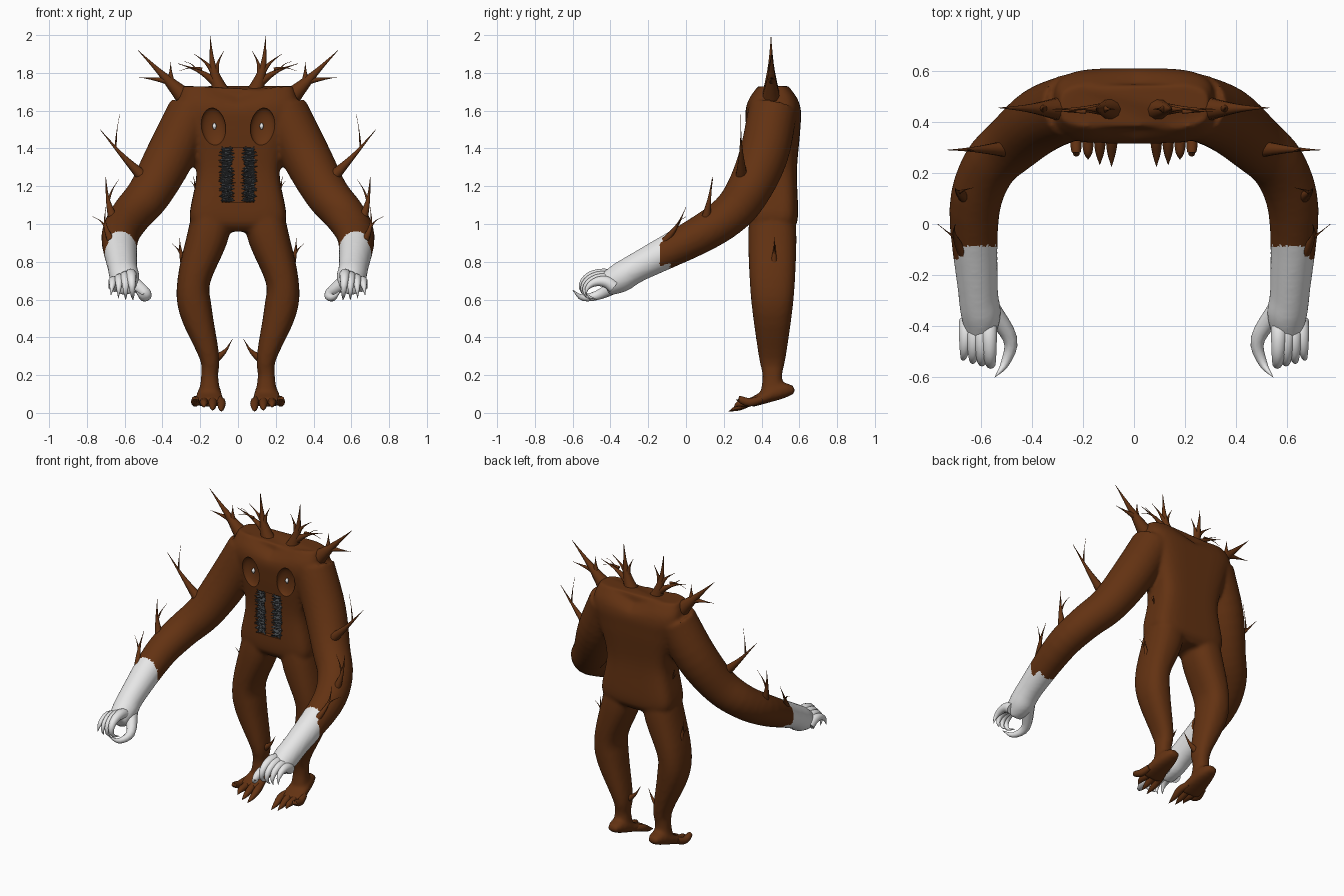
import bpy, bmesh, math, random
from mathutils import Vector, Matrix

if "Cube" in bpy.data.objects:
    bpy.data.objects.remove(bpy.data.objects["Cube"])

random.seed(4)
X, Y, Z = Vector((1, 0, 0)), Vector((0, 1, 0)), Vector((0, 0, 1))


def material(name, *rgb):
    m = bpy.data.materials.new(name)
    m.diffuse_color = (*rgb, 1)
    m.use_nodes = True
    m.node_tree.nodes["Principled BSDF"].inputs["Base Color"].default_value = m.diffuse_color
    return m


BARK = material("brown bark", 0.125, 0.032, 0.006)
PALE = material("pale white", 0.8, 0.8, 0.8)
DARK = material("dark grey", 0.055, 0.06, 0.065)


def smooth_path(pts, steps):
    """Catmull-Rom through points of (x, y, z, rx, ry)."""
    p = [Vector(q if len(q) == 5 else (*q, q[3])) for q in pts]
    p = [p[0] * 2 - p[1]] + p + [p[-1] * 2 - p[-2]]
    out = []
    for i in range(1, len(p) - 2):
        a, b, c, d = p[i - 1:i + 3]
        for k in range(steps):
            t = k / steps
            out.append((b * 2 + (c - a) * t + (a * 2 - b * 5 + c * 4 - d) * t * t
                        + (b * 3 - a - c * 3 + d) * t ** 3) / 2)
    return out + [p[-2]]


def tube(bm, pts, n=10, ref=Y, power=2, steps=4, sides=(1, -1)):
    """Loft closed superellipse rings along a path, on both sides of x = 0."""
    path = smooth_path(pts, steps)
    pos = [Vector(q[:3]) for q in path]
    for s in sides:
        rings = []
        for i, q in enumerate(path):
            t = (pos[min(i + 1, len(pos) - 1)] - pos[max(i - 1, 0)]).normalized()
            v = (ref - t * ref.dot(t)).normalized()
            u = v.cross(t)
            ring = []
            for k in range(n):
                a = 2 * math.pi * k / n
                c, d = (math.copysign(abs(w) ** (2 / power), w) for w in (math.cos(a), math.sin(a)))
                co = pos[i] + u * max(q[3], .001) * c + v * max(q[4], .001) * d
                ring.append(bm.verts.new((co.x * s, co.y, co.z)))
            rings.append(ring)
        for r0, r1 in zip(rings, rings[1:]):
            for k in range(n):
                bm.faces.new((r0[k], r0[(k + 1) % n], r1[(k + 1) % n], r1[k]))
        bm.faces.new(rings[0])
        bm.faces.new(rings[-1])


def branch(bm, base, tip, r, prongs=(), bend=.1):
    """Tapering curved spike; prongs are (position, turn in degrees, length share)."""
    base, tip = Vector(base), Vector(tip)
    d = tip - base
    side = Matrix.Rotation(math.pi / 2, 3, 'Y') @ d

    def at(t):
        return base + d * t + side * bend * math.sin(math.pi * t)

    def radius(t):
        return r * (1 - t) ** 1.5

    tube(bm, [(*at(t), radius(t)) for t in (0, .3, .6, 1)], steps=3)
    for t, turn, share in prongs:
        way = Matrix.Rotation(math.radians(turn), 3, 'Y') @ d
        branch(bm, at(t), at(t) + way * share, radius(t) * .8, bend=bend * math.copysign(1, -turn))


def finish(bm, name, mats, angle=50):
    bmesh.ops.recalc_face_normals(bm, faces=bm.faces)
    me = bpy.data.meshes.new(name)
    bm.to_mesh(me)
    bm.free()
    for m in mats:
        me.materials.append(m)
    me.shade_smooth()
    me.set_sharp_from_angle(angle=math.radians(angle))
    ob = bpy.data.objects.new(name, me)
    bpy.context.collection.objects.link(ob)
    return ob


# Body: torso, legs, feet and arms lofted, then fused into one skin
bm = bmesh.new()
torso = [(.96, .17, .09), (1.03, .255, .13), (1.28, .22, .125), (1.5, .275, .143),
         (1.62, .315, .143), (1.69, .29, .085)]
tube(bm, [(0, .462, *s) for s in torso], n=40, power=4, steps=6, sides=(1,))
for v in bm.verts:                       # shoulders rise above the neck dip
    if v.co.z > 1.6:
        v.co.z += min((v.co.z - 1.6) / .08, 1) * (.05 * min(abs(v.co.x) / .18, 1) - .01)
leg = [(.13, 1.06, .11, .12), (.165, .92, .108, .128), (.234, .7, .087, .12), (.224, .54, .087, .106),
       (.152, .3, .053, .072), (.15, .2, .045, .052), (.15, .12, .055, .06)]
tube(bm, [(x, .457, z, rx, ry) for x, z, rx, ry in leg], n=24, power=2.4)
tube(bm, [(.15, .575, .12, .03, .02), (.15, .5, .115, .058, .042), (.155, .34, .052, .082, .024)],
     n=20, ref=Z, power=2.4)
tube(bm, [(.24, .46, 1.6, .13), (.36, .41, 1.36, .13), (.47, .32, 1.16, .117), (.57, .22, 1.04, .108),
          (.625, .05, .93, .099), (.612, -.25, .775, .079), (.6, -.35, .715, .079),
          (.6, -.43, .675, .06)], n=24, ref=Z + X * .6)
raw = finish(bm, "raw_body", [BARK])
rm = raw.modifiers.new("fuse", 'REMESH')
rm.mode, rm.voxel_size = 'VOXEL', 0.012
sm = raw.modifiers.new("soften", 'SMOOTH')
sm.factor, sm.iterations = 0.5, 5

# Eye sockets and mouth hollow carved into the chest
bm = bmesh.new()
for s in (1, -1):
    bmesh.ops.create_uvsphere(bm, u_segments=28, v_segments=14, radius=1,
                              matrix=Matrix.Translation((s * .13, .322, 1.515))
                              @ Matrix.Rotation(s * .12, 4, 'Y') @ Matrix.Diagonal((.065, .035, .1, 1)))
bmesh.ops.create_cube(bm, size=1, matrix=Matrix.Translation((0, .33, 1.26))
                      @ Matrix.Diagonal((.17, .06, .29, 1)))
cutter = finish(bm, "face_cutter", [BARK])
cutter.hide_render = True
bo = raw.modifiers.new("carve", 'BOOLEAN')
bo.operation, bo.object, bo.solver = 'DIFFERENCE', cutter, 'EXACT'

bpy.context.view_layer.update()
baked = bpy.data.meshes.new_from_object(raw.evaluated_get(bpy.context.evaluated_depsgraph_get()))
bm = bmesh.new()
bm.from_mesh(baked)
for f in bm.faces:                       # pale forearms start past the ragged bark cuff
    c = f.calc_center_median()
    f.material_index = int(c.y < (-.14 if abs(c.x) > .685 else -.085))
for ob in (raw, cutter):
    bpy.data.objects.remove(ob)
finish(bm, "body", [BARK, PALE])

# Curled fingers on an arc, and a longer thumb
bm = bmesh.new()
for i in range(4):
    pts = []
    for k in range(6):
        t = k / 5
        a = math.radians(-55 + (225 - 25 * i) * t)
        pts.append((.57 + .027 * i + (i - 1.2) * .012 * t, -.45 - (.1 - .006 * i) * math.sin(a),
                    .665 - .012 * i + .068 * math.cos(a), .034 * (1 - t ** 1.5) + .001))
    tube(bm, pts, ref=X, steps=3)
tube(bm, [(.57, -.32, .70, .04), (.485, -.45, .63, .028), (.505, -.545, .61, .017),
          (.545, -.6, .65, .001)], ref=Z)
finish(bm, "fingers", [PALE])

# Toe claws fanned across the foot
bm = bmesh.new()
for i in range(4):
    x, drop = .088 + .046 * i, i * i
    bx, z = .155 + (x - .155) * .8, .008 + .005 * drop
    tube(bm, [(bx, .4, .072, .02), (x, .335, .056, .023), (x, .28, z + .02, .017),
              (x, .225 + .007 * drop, z, .001)], ref=Z)
finish(bm, "toes", [BARK])

# Branches growing from the body
branches = [
    ("crown_branch", (.065, .45, 1.64), (.148, .45, 1.995), .06,
     [(.3, 50, .65), (.45, 33, .42), (.42, -32, .38)], .06),
    ("crown_twig", (.19, .44, 1.82), (.31, .44, 1.81), .009, [(.3, -35, .55)], -.1),
    ("shoulder_branch", (.25, .45, 1.64), (.53, .455, 1.92), .06, [(.42, 38, .4), (.38, -45, .28)], 0),
    ("elbow_branch", (.46, .295, 1.21), (.73, .29, 1.5), .042, [(.68, -50, .45)], .02),
    ("forearm_branch", (.65, .1, 1), (.7, .14, 1.25), .032, [(.5, -38, .5)], .05),
    ("wrist_branch", (.67, -.11, .91), (.7, 0, 1.09), .022, [(.4, 40, .5)], .1),
    ("waist_twig", (.2, .47, 1.13), (.235, .46, 1.25), .02, [(.4, 15, .5)], .05),
    ("thigh_twig", (.28, .465, .78), (.31, .47, .93), .024, [(.4, 30, .5)], .05),
    ("ankle_twig", (.135, .45, .28), (.03, .44, .39), .03, [], -.1)]
for name, *spec in branches:
    bm = bmesh.new()
    branch(bm, *spec)
    finish(bm, name, [BARK])

# Mouth: two ragged columns of dark bristle teeth
bm = bmesh.new()
jit = random.uniform
for i in range(46):
    z = 1.125 + .275 * i / 45
    for x0, x1 in ((.055, .022), (.06, .095), (.085, .04)):
        tube(bm, [(x0, .345, z, .009), (x1 + jit(-.008, .008), jit(.318, .33), z + jit(-.012, .012), .001)],
             n=4, ref=Z, steps=1)
finish(bm, "mouth_bristles", [DARK], 20)

# Pupils
bm = bmesh.new()
tube(bm, [(.125, .345, 1.5, .004), (.125, .342, 1.518, .011), (.125, .345, 1.535, .004)])
finish(bm, "pupils", [PALE])
